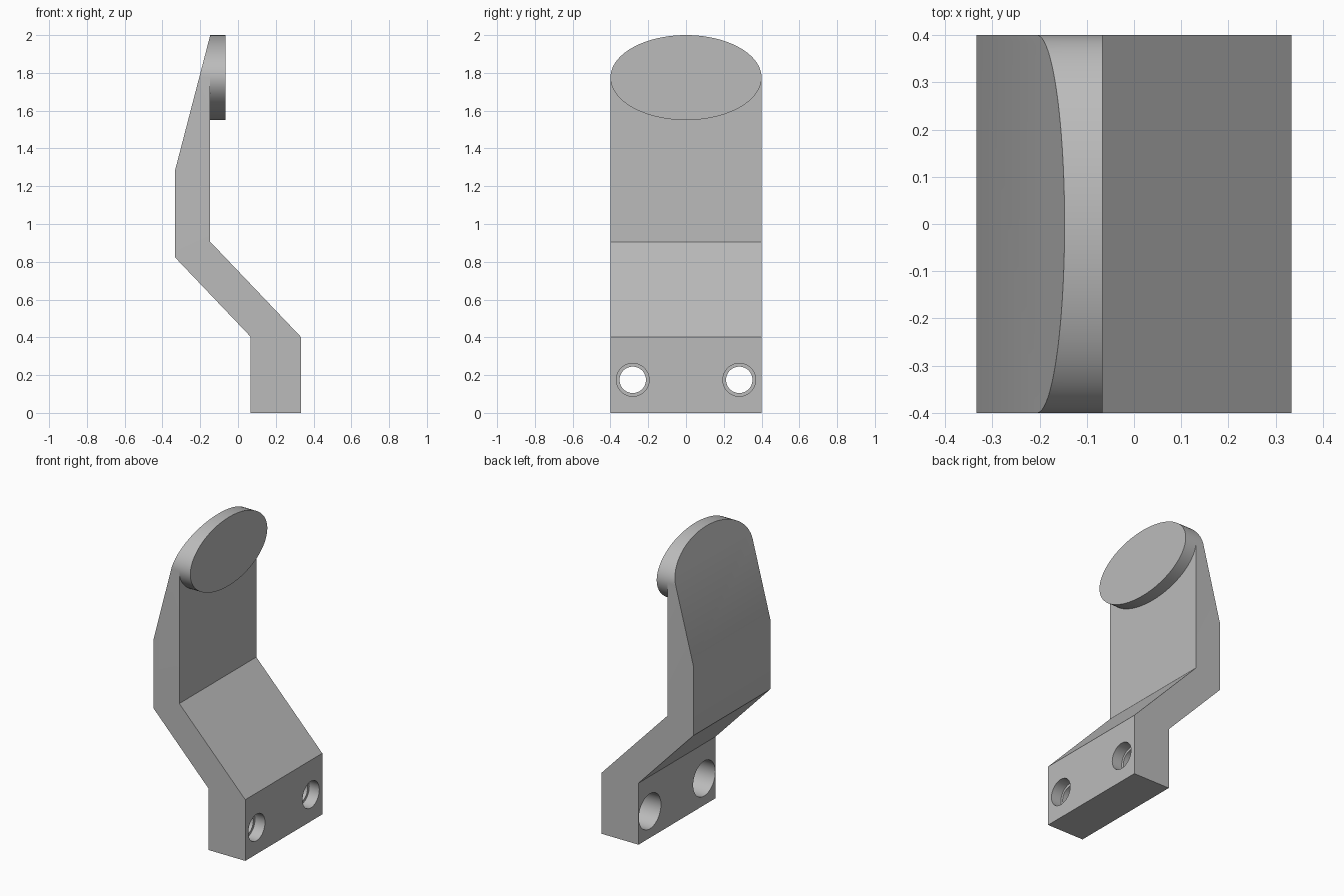
import bpy, bmesh, math

if "Cube" in bpy.data.objects:
    bpy.data.objects.remove(bpy.data.objects["Cube"])

grey = bpy.data.materials.new("grey_plastic")
grey.diffuse_color = (0.5, 0.5, 0.5, 1)
grey.use_nodes = True
grey.node_tree.nodes["Principled BSDF"].inputs["Base Color"].default_value = grey.diffuse_color


def loft(name, rings):
    """Closed solid skinned through rings of equal point count."""
    bm = bmesh.new()
    loops = [[bm.verts.new(p) for p in ring] for ring in rings]
    n = len(loops[0])
    for a, b in zip(loops, loops[1:]):
        for i in range(n):
            j = (i + 1) % n
            bm.faces.new((a[i], a[j], b[j], b[i]))
    bm.faces.new(loops[0][::-1])
    bm.faces.new(loops[-1])
    bmesh.ops.recalc_face_normals(bm, faces=bm.faces)
    me = bpy.data.meshes.new(name)
    bm.to_mesh(me)
    bm.free()
    me.materials.append(grey)
    ob = bpy.data.objects.new(name, me)
    bpy.context.collection.objects.link(ob)
    return ob


def ellipse(x, y, z, ry, rz, n=128, turn=2 * math.pi):
    count = n if turn > 6 else n + 1
    return [(x, y + ry * math.cos(turn * i / n), z + rz * math.sin(turn * i / n))
            for i in range(count)]


def cut(ob, tool, operation):
    mod = ob.modifiers.new(tool.name, 'BOOLEAN')
    mod.operation = operation
    mod.solver = 'EXACT'
    mod.object = tool
    bpy.context.view_layer.objects.active = ob
    bpy.ops.object.modifier_apply(modifier=mod.name)
    bpy.data.objects.remove(tool)


def smooth(ob):
    bpy.ops.object.select_all(action='DESELECT')
    ob.select_set(True)
    bpy.context.view_layer.objects.active = ob
    bpy.ops.object.shade_smooth_by_angle(angle=math.radians(25))


W, FACE, ZC, RZ = 0.4, -0.147, 1.775, 0.225

# Cranked bracket body from its side profile
profile = [(0.065, 0), (0.333, 0), (0.333, 0.402), (FACE, 0.906), (FACE, 2.0),
           (-0.333, 1.285), (-0.333, 0.823), (0.065, 0.405)]
body = loft("bracket_body", [[(x, y, z) for x, z in profile] for y in (-W, W)])

# Round the top end to a half ellipse
spans = []
for x in (-0.6, 0.6):
    arch = ellipse(x, 0, ZC, W, RZ, 64, math.pi)
    spans.append([(x, 0.6, -0.2), (x, 0.6, ZC)] + arch + [(x, -0.6, ZC), (x, -0.6, -0.2)])
cut(body, loft("top_rounding", spans), 'INTERSECT')

# Stepped screw holes: shallow recess, narrow lip, wide rear counterbore
steps = [(0.5, 0.087), (0.26, 0.087), (0.26, 0.07), (0.225, 0.07), (0.225, 0.115), (0, 0.115)]
for side in (-1, 1):
    hole = loft("screw_hole", [ellipse(x, side * 0.282, 0.175, r, r, 48) for x, r in steps])
    cut(body, hole, 'DIFFERENCE')
smooth(body)

# Oval pad on the upper face
pad = loft("oval_pad", [ellipse(x, 0, ZC, W, RZ) for x in (FACE, -0.067)])
smooth(pad)
